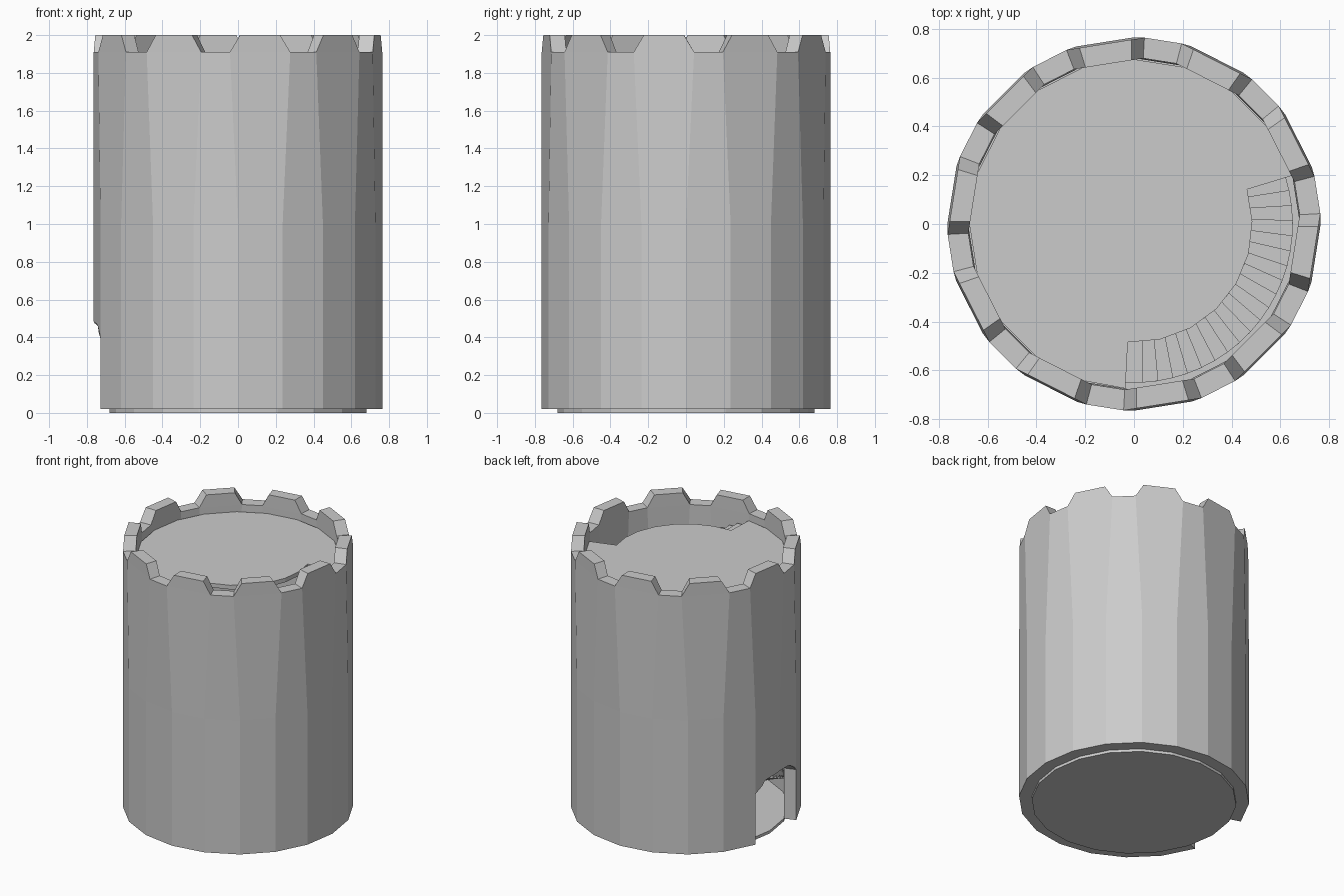
import bpy, bmesh
from math import radians, sin, cos, pi
from mathutils import Matrix

if "Cube" in bpy.data.objects:
    bpy.data.objects.remove(bpy.data.objects["Cube"])

R_OUT, R_IN, SIDES = 0.765, 0.68, 20
Z_BASE, Z_MID, Z_NOTCH, Z_TOP, Z_FLOOR = 0.02, 1.0, 1.91, 2.0, 1.86


def polar(r, deg, z):
    return (r * cos(radians(deg)), r * sin(radians(deg)), z)


def finish(bm, name):
    bmesh.ops.recalc_face_normals(bm, faces=bm.faces)
    me = bpy.data.meshes.new(name)
    bm.to_mesh(me)
    bm.free()
    ob = bpy.data.objects.new(name, me)
    bpy.context.collection.objects.link(ob)
    return ob


def loft(bm, lower, upper):
    """Closed prism between two matching outlines."""
    a = [bm.verts.new(p) for p in lower]
    b = [bm.verts.new(p) for p in upper]
    n = len(a)
    bm.faces.new(a)
    bm.faces.new(b)
    for i in range(n):
        j = (i + 1) % n
        bm.faces.new((a[i], a[j], b[j], b[i]))


def slab(name, outline, z0, z1):
    bm = bmesh.new()
    loft(bm, [(x, y, z0) for x, y, _ in outline], [(x, y, z1) for x, y, _ in outline])
    return finish(bm, name)


# Wall: outer and inner rings, upper corners pushed apart to carry ten merlons
HALF_BASE, HALF_TOP = 12.2, 8.2
shift = HALF_BASE - 9
bm = bmesh.new()
skins = []
for r in (R_OUT, R_IN):
    rings = []
    for z in (Z_BASE, Z_MID, Z_NOTCH):
        ring = []
        for i in range(SIDES):
            push = (-shift if i % 2 == 0 else shift) if z == Z_NOTCH else 0
            ring.append(bm.verts.new(polar(r, -90 + 18 * i + push, z)))
        rings.append(ring)
    skins.append(rings)
outer, inner = skins
for i in range(SIDES):
    j = (i + 1) % SIDES
    for rings in skins:
        for lo, hi in zip(rings, rings[1:]):
            bm.faces.new((lo[i], lo[j], hi[j], hi[i]))
    bm.faces.new((outer[0][i], outer[0][j], inner[0][j], inner[0][i]))
    base = (outer[2][i], outer[2][j], inner[2][j], inner[2][i])
    if i % 2:
        bm.faces.new(base)
    else:
        # Merlon with sloping sides
        mid = -81 + 18 * i
        k = cos(radians(HALF_BASE)) / cos(radians(HALF_TOP))
        top = [bm.verts.new(polar(r * k, mid + a, Z_TOP)) for r, a in
               ((R_OUT, -HALF_TOP), (R_OUT, HALF_TOP), (R_IN, HALF_TOP), (R_IN, -HALF_TOP))]
        bm.faces.new(top)
        for a in range(4):
            b = (a + 1) % 4
            bm.faces.new((base[a], base[b], top[b], top[a]))
wall = finish(bm, "tower_wall")

# Doorway on the left side, cut radially with a low arch
arch = [(162.1, -0.1), (162.1, 0.39), (169, 0.46), (180, 0.485),
        (191, 0.46), (197.9, 0.39), (197.9, -0.1)]
bm = bmesh.new()
loft(bm, [polar(0.5, a, z) for a, z in arch], [polar(0.95, a, z) for a, z in arch])
cutter = finish(bm, "door_cutter")
cutter.hide_render = True
cutter.hide_viewport = True
mod = wall.modifiers.new("door", 'BOOLEAN')
mod.operation = 'DIFFERENCE'
mod.solver = 'EXACT'
mod.object = cutter

# Ground floor
slab("ground_floor", [polar(R_IN, 18 * i, 0) for i in range(SIDES)], 0, 0.021)

# Upper floor with a curved stairwell opening
well_start, well_end = -93, 17
edge = [polar(0.675, a, 0) for a in [well_end] + list(range(18, 253, 18)) + [360 + well_start]]
well = [polar(0.485, well_start + (well_end - well_start) * i / 7, 0) for i in range(8)]
slab("upper_floor", edge + well, Z_FLOOR - 0.03, Z_FLOOR)

# Spiral stairs: one turn of overlapping box treads along the wall
STEPS = 65
rise = (Z_FLOOR - Z_BASE) / (STEPS + 1)
bm = bmesh.new()
for k in range(STEPS):
    top = Z_FLOOR - rise * (k + 1)
    h = min(0.05, top)
    m = (Matrix.Rotation(radians(-90 + 5.5 * k), 4, 'Z')
         @ Matrix.Translation((0.565, 0, top - h / 2))
         @ Matrix.Diagonal((0.17, 0.075, h, 1)))
    bmesh.ops.create_cube(bm, size=1, matrix=m)
finish(bm, "spiral_stairs")
